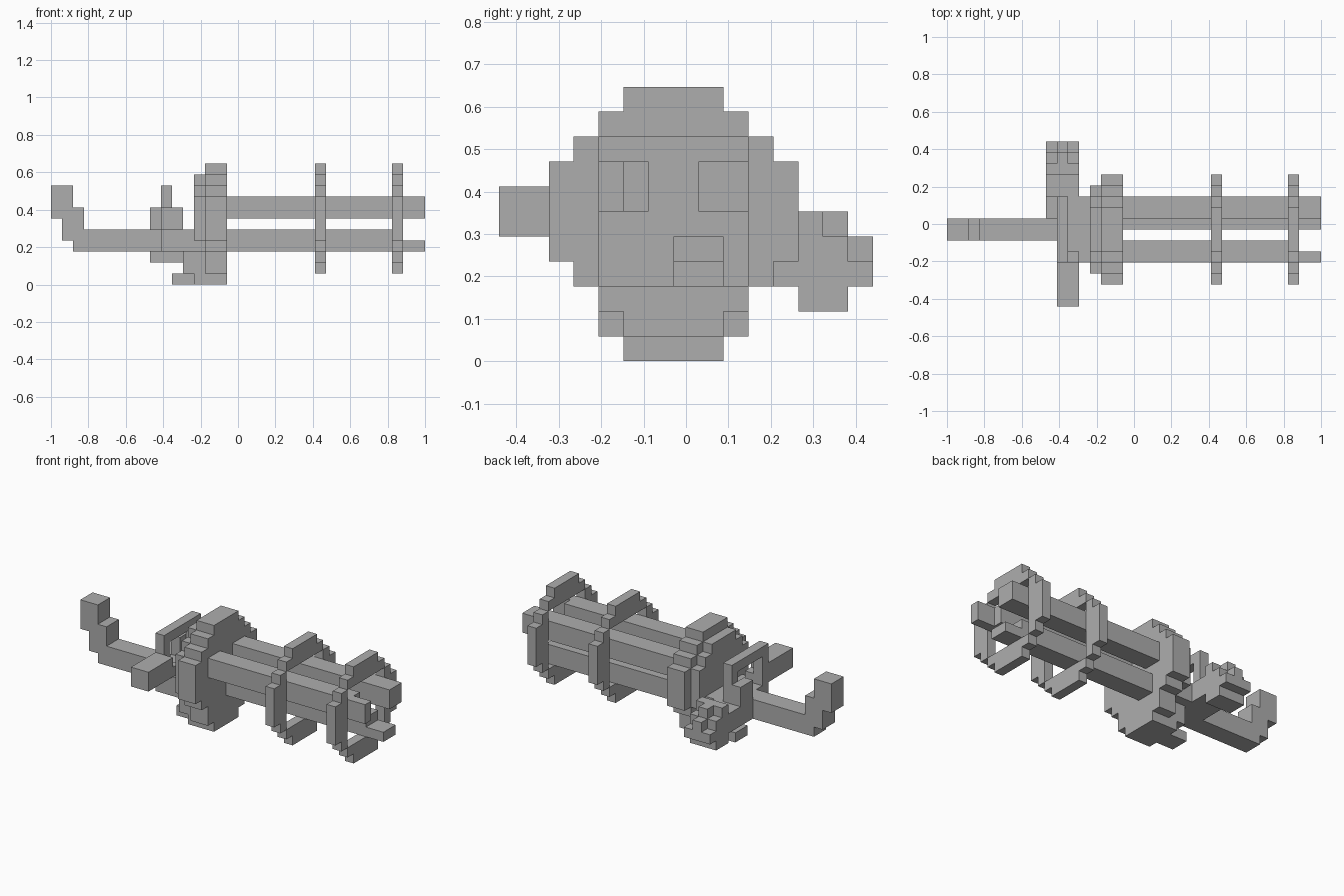
import bpy

cube = bpy.data.objects.get("Cube")
if cube:
    bpy.data.objects.remove(cube, do_unlink=True)

import bmesh
from mathutils import Matrix, Vector

U = 2 / 34                      # size of one block
ORIGIN = Vector((17, 7.5, 0))   # grid point placed at the world origin

grey = bpy.data.materials.new("plain grey")
grey.use_nodes = True
grey.diffuse_color = (0.42, 0.42, 0.42, 1)
grey.node_tree.nodes["Principled BSDF"].inputs["Base Color"].default_value = grey.diffuse_color


def part(name, *boxes):
    """One object from boxes given as x, y and z ranges in blocks."""
    bm = bmesh.new()
    for ranges in boxes:
        low = Vector([r[0] for r in ranges])
        high = Vector([r[1] for r in ranges])
        place = Matrix.Translation(((low + high) / 2 - ORIGIN) * U)
        size = Matrix.Diagonal((*((high - low) * U), 1))
        bmesh.ops.create_cube(bm, size=1, matrix=place @ size)
    mesh = bpy.data.meshes.new(name)
    bm.to_mesh(mesh)
    bm.free()
    mesh.materials.append(grey)
    obj = bpy.data.objects.new(name, mesh)
    bpy.context.collection.objects.link(obj)
    return obj


def disc(x, radius, cy=7, cz=6):
    """Stepped round plate, as overlapping boxes."""
    steps = [(radius - i, 2 + i) for i in range(radius - 1) if radius - i >= 2 + i]
    steps += [(b, a) for a, b in steps if a != b]
    return [(x, (cy - a, cy + a), (cz - b, cz + b)) for a, b in steps]


def ring(x):
    """Stepped hoop with a square opening."""
    boxes = []
    for s in (-1, 1):
        for inner, outer, half in ((3, 4, 3), (4, 5, 2)):
            lo, hi = sorted((s * inner, s * outer))
            boxes.append((x, (7 - half, 7 + half), (6 + lo, 6 + hi)))
            boxes.append((x, (7 + lo, 7 + hi), (6 - half, 6 + half)))
    return boxes


# Barrels, two with a half-width muzzle
part("front_barrel", ((16, 32), (4, 6), (6, 8)), ((32, 34), (4, 5), (6, 8)))
part("back_barrel", ((16, 34), (8, 10), (6, 8)))
part("lower_barrel", ((16, 32), (7, 9), (3, 5)), ((32, 34), (7, 9), (3, 4)))

# Hoops around the barrels
part("middle_ring", *ring((24, 25)))
part("muzzle_ring", *ring((31, 32)))

# Round housing with the block below it
part("housing", *disc((14, 16), 5))
part("housing_back", *disc((13, 14), 4))
part("lower_block", ((13, 16), (5, 9), (0, 2)), ((14, 16), (4, 10), (1, 3)))
part("lower_spout", ((11, 13), (6, 8), (0, 1)), ((12, 13), (5, 9), (1, 3)))

# Rear plate and stepped tail
part("rear_plate", ((10, 13), (4, 10), (3, 5)))
part("tail", ((2, 13), (6, 8), (3, 5)), ((1, 3), (6, 8), (4, 7)),
     ((0, 2), (6, 8), (6, 9)))

# Arched carrying handle
part("carry_handle", ((10, 11), (4, 10), (8, 9)),
     *[((10, 11), (y, y + 1), (5, 8)) for y in (4, 9)])

# Grip on the front side
part("side_grip", ((10, 12), (0, 4), (5, 7)), ((10, 12), (4, 5), (4, 6)))

# Rounded feed drum on the back side, with its arm
part("feed_drum", ((9, 12), (12, 14), (2, 5)), ((10, 11), (12, 14), (5, 6)),
     ((9, 12), (11, 14), (3, 5)), ((10, 11), (14, 15), (3, 5)),
     ((9, 12), (12, 13), (5, 6)), ((9, 12), (14, 15), (3, 4)))
part("feed_arm", ((9, 10), (8, 12), (3, 5)), ((9, 10), (8, 10), (5, 7)),
     ((10, 12), (10, 11), (3, 5)))
